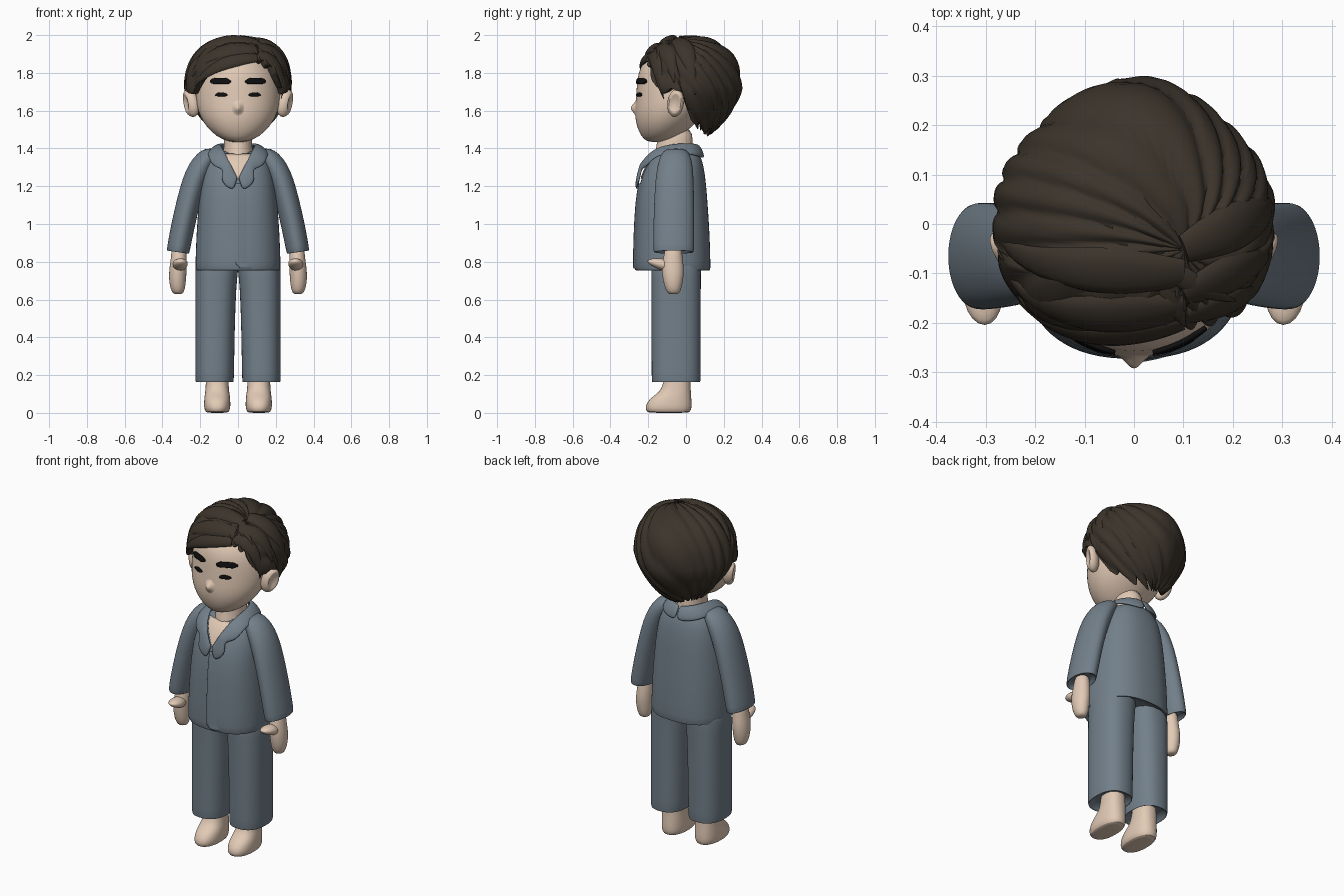
import bpy, bmesh, math
from mathutils import Vector
from mathutils.bvhtree import BVHTree

if "Cube" in bpy.data.objects:
    bpy.data.objects.remove(bpy.data.objects["Cube"])


def material(name, rgb):
    m = bpy.data.materials.new(name)
    m.diffuse_color = (*rgb, 1)
    m.use_nodes = True
    m.node_tree.nodes["Principled BSDF"].inputs["Base Color"].default_value = m.diffuse_color
    return m


SKIN = material("warm skin", (0.76, 0.59, 0.465))
CLOTH = material("slate blue cloth", (0.17, 0.215, 0.255))
HAIR = material("dark brown hair", (0.044, 0.034, 0.024))
BLACK = material("black", (0.005, 0.005, 0.005))


def finish(name, bm, mat, subsurf=0, mirror=False, solid=0):
    bmesh.ops.recalc_face_normals(bm, faces=bm.faces[:])
    me = bpy.data.meshes.new(name)
    bm.to_mesh(me)
    bm.free()
    me.materials.append(mat)
    ob = bpy.data.objects.new(name, me)
    bpy.context.collection.objects.link(ob)
    if solid:
        ob.modifiers.new("thickness", "SOLIDIFY").thickness = solid
        ob.modifiers["thickness"].offset = 0
    if subsurf:
        mod = ob.modifiers.new("smooth", "SUBSURF")
        mod.levels = mod.render_levels = subsurf
    if mirror:
        ob.modifiers.new("mirror", "MIRROR").use_mirror_merge = False
    return ob


def grid_faces(bm, rows, closed):
    """Quads between successive rows of vertices."""
    for a, b in zip(rows, rows[1:]):
        n = len(a)
        for i in range(n if closed else n - 1):
            j = (i + 1) % n
            bm.faces.new((a[i], a[j], b[j], b[i]))


def loft(name, rings, mat, mirror=False, n=28, p=2.0, tilt=0.0):
    """Rings of (z, centre x, half width, y front, y back), bottom to top."""
    bm = bmesh.new()
    rows = []
    for z, cx, rx, y0, y1 in rings:
        row = []
        for i in range(n):
            a = 2 * math.pi * i / n
            c, s = math.cos(a), math.sin(a)
            x = rx * math.copysign(abs(c) ** (2 / p), c)
            y = (y1 - y0) / 2 * math.copysign(abs(s) ** (2 / p), s)
            row.append(bm.verts.new((cx + x, (y0 + y1) / 2 + y, z + tilt * x)))
        rows.append(row)
    grid_faces(bm, rows, True)
    bm.faces.new(rows[0])
    bm.faces.new(rows[-1])
    return finish(name, bm, mat, 1, mirror)


def tree_of(ob):
    dg = bpy.context.evaluated_depsgraph_get()
    dg.update()
    return BVHTree.FromObject(ob, dg)


def patch(name, tree, f, mat, nu=20, nv=4, off=lambda u, v: .003, mirror=False, solid=.006):
    """Thin plate f(u, v) -> (x, z) laid on the front of a surface."""
    bm = bmesh.new()
    rows = []
    for j in range(nv + 1):
        row = []
        for i in range(nu + 1):
            x, z = f(i / nu, j / nv)
            hit = tree.ray_cast(Vector((x, -1, z)), Vector((0, 1, 0)))[0]
            row.append(bm.verts.new((x, (hit.y if hit else -.16) - off(i / nu, j / nv), z)))
        rows.append(row)
    grid_faces(bm, rows, False)
    return finish(name, bm, mat, 0, mirror, solid)


# Head and neck
head = loft("head", [
    (1.433, 0, .03, -.19, -.10), (1.446, 0, .085, -.224, -.06), (1.487, 0, .143, -.25, 0),
    (1.54, 0, .187, -.268, .06), (1.60, 0, .214, -.273, .11), (1.66, 0, .225, -.267, .15),
    (1.73, 0, .226, -.262, .17), (1.80, 0, .212, -.255, .17), (1.86, 0, .175, -.228, .15),
    (1.91, 0, .11, -.16, .10), (1.93, 0, .05, -.10, .04)], SKIN)
loft("neck", [(1.28, 0, .085, -.17, .04), (1.35, 0, .082, -.172, .04), (1.39, 0, .078, -.163, .038),
              (1.43, 0, .073, -.152, .035), (1.52, 0, .075, -.15, .035)], SKIN)

# Ears with a hollow on the outer face
bm = bmesh.new()
bmesh.ops.create_uvsphere(bm, u_segments=28, v_segments=20, radius=1)
for v in bm.verts:
    x, y, z = v.co
    if x > 0:
        x -= .6 * max(0, 1 - ((y + .1) ** 2 + z * z) / .5)
    v.co = (.25 + .043 * x + .012 * z + .012 * y, -.055 + .044 * y + .006 * z, 1.64 + .073 * z)
finish("ear", bm, SKIN, 1, True)

# Nose bump, closed eyes and brows laid on the face
face = tree_of(head)
patch("nose", face, lambda u, v: ((u - .5) * .09, 1.625 + (v - .5) * .11), SKIN, nv=20, solid=0,
      off=lambda u, v: .026 * math.exp(-16 * ((u - .5) ** 2 + (v - .4) ** 2)) - .003)
patch("eye", face, lambda u, v: (
    .056 + .064 * u, 1.683 + .003 * math.sin(math.pi * u)
    + (v - .5) * .02 * (math.sin(math.pi * u) ** .5 + .1)), BLACK, mirror=True)
patch("eyebrow", face, lambda u, v: (
    .038 + .107 * u, 1.754 + .004 * math.sin(math.pi * u)
    + (v - .5) * .03 * max(.3, 1 - abs(2 * u - 1) ** 7)), BLACK, mirror=True,
    nu=28, nv=6, off=lambda u, v: .006, solid=.009)

# Pyjama jacket
torso = loft("jacket_body", [
    (.785, 0, .20, -.245, .105), (.756, 0, .212, -.257, .117), (.752, 0, .224, -.27, .128),
    (.768, 0, .227, -.275, .131), (.95, 0, .221, -.271, .126), (1.12, 0, .208, -.262, .114),
    (1.22, 0, .196, -.245, .106), (1.30, 0, .178, -.215, .095), (1.355, 0, .148, -.178, .08),
    (1.385, 0, .105, -.14, .06), (1.39, 0, .07, -.11, .04)], CLOTH, n=36, p=2.4)
chest = tree_of(torso)
patch("bare_chest", chest, lambda u, v: (
    (2 * u - 1) * (.004 + .08 * v), 1.24 + .13 * v), SKIN, nv=10)
patch("front_overlap", chest, lambda u, v: (
    -.014 + .09 * u + .03 * max(0, 1 - v * 12) ** 2, .764 + .45 * v), CLOTH, nu=6, nv=36,
    off=lambda u, v: .005 - .012 * u)
loft("sleeve", [
    (.875, .318, .046, -.15, .02), (.852, .318, .052, -.162, .032), (.848, .318, .058, -.17, .04),
    (.865, .316, .061, -.174, .044), (1.0, .290, .062, -.173, .043), (1.12, .262, .062, -.169, .043),
    (1.23, .231, .064, -.163, .041), (1.31, .196, .064, -.152, .036), (1.365, .160, .058, -.135, .024),
    (1.40, .125, .04, -.11, 0)], CLOTH, True, tilt=.15)

# Notched collar: inner edge to outer edge, front tip round to the nape
stations = [((0, -.246, 1.245), (.02, -.262, 1.175)), ((.012, -.246, 1.262), (.065, -.261, 1.195)),
            ((.027, -.238, 1.295), (.094, -.25, 1.235)), ((.04, -.228, 1.32), (.075, -.24, 1.29)),
            ((.046, -.222, 1.33), (.122, -.216, 1.298)), ((.06, -.198, 1.362), (.147, -.195, 1.325)),
            ((.08, -.15, 1.40), (.16, -.15, 1.365)), ((.092, -.07, 1.42), (.163, -.06, 1.378)),
            ((.075, .01, 1.425), (.135, .045, 1.365)), ((.04, .045, 1.422), (.07, .085, 1.35)),
            ((0, .055, 1.42), (0, .098, 1.345))]
bm = bmesh.new()
rows = []
for a, b in stations:
    a, b = Vector(a), Vector(b)
    mid = a.lerp(b, .45) + Vector((0, -.004 if a.y < -.1 else .006, .014))
    rows.append([bm.verts.new(c) for c in (a, mid, b)])
grid_faces(bm, rows, False)
finish("collar", bm, CLOTH, 2, True, .018)

# Trousers, feet, hands
loft("trouser_leg", [
    (.20, .124, .085, -.16, .055), (.167, .124, .094, -.172, .068), (.16, .124, .101, -.181, .077),
    (.178, .124, .103, -.183, .078), (.45, .122, .105, -.183, .078), (.68, .118, .109, -.183, .079),
    (.76, .112, .115, -.185, .08), (.85, .105, .11, -.18, .08)], CLOTH, True, p=2.4)
loft("foot", [
    (0, .11, .045, -.185, .005), (.004, .11, .062, -.208, .022), (.025, .11, .07, -.216, .03),
    (.055, .11, .07, -.208, .03), (.085, .11, .068, -.18, .028), (.11, .11, .064, -.142, .026),
    (.15, .11, .06, -.118, .024), (.26, .112, .058, -.112, .022)], SKIN, True, p=2.3)
loft("hand", [
    (.628, .317, .018, -.085, -.045), (.638, .318, .032, -.102, -.03), (.675, .32, .043, -.117, -.02),
    (.73, .32, .047, -.127, -.01), (.78, .316, .046, -.13, -.012), (.82, .313, .042, -.12, -.018),
    (.90, .312, .038, -.107, -.024)], SKIN, True, n=20)
bm = bmesh.new()
bmesh.ops.create_uvsphere(bm, u_segments=20, v_segments=12, radius=1)
for v in bm.verts:
    x, y, z = v.co
    v.co = (.306 + .04 * x + .004 * y, -.137 + .067 * y, .788 + (.03 + .008 * y) * z - .014 * y)
finish("thumb", bm, SKIN, 0, True)

# Hair: a ridged shell swept out from an off-centre whorl down to a hemline
C, R, P = Vector((0, .02, 1.72)), Vector((.272, .266, .265)), 2.3
HEM = [(-180, 1.475), (-130, 1.49), (-100, 1.52), (-88, 1.58), (-78, 1.70), (-66, 1.70),
       (-56, 1.685), (-40, 1.765), (-20, 1.83), (0, 1.865), (20, 1.875), (40, 1.82), (52, 1.72),
       (58, 1.67), (63, 1.69), (70, 1.72), (80, 1.70), (90, 1.56), (100, 1.52), (130, 1.49), (180, 1.475)]


def hair_point(d, k=1.0):
    n = sum(abs(c) ** P for c in d) ** (1 / P)
    v = Vector([r * c / n * k for r, c in zip(R, d)])
    h = v.x ** 2 + v.y ** 2 + 1e-9
    f = 1 - 1.2 * max(0, -v.z - .01)                       # tapers to the nape
    if v.y > 0:
        f *= 1 - .4 * (v.x * v.y / h) ** 2                 # rounder at the back
    return C + Vector((v.x * f, v.y * f, v.z))


def hem(pt):
    a = math.degrees(math.atan2(pt.x, -(pt.y - C.y)))
    for (a0, z0), (a1, z1) in zip(HEM, HEM[1:]):
        if a <= a1:
            return z0 + (z1 - z0) * (a - a0) / (a1 - a0)
    return HEM[-1][1]


pole = Vector((.364, -.26, .894)).normalized()
e1 = pole.orthogonal().normalized()
e2 = pole.cross(e1)


def sweep(th, phi):
    return math.cos(phi) * pole + math.sin(phi) * (math.cos(th) * e1 + math.sin(th) * e2)


def lobe(th, t):
    u = 17 * (th - 1.0 * t) / (2 * math.pi) + .5 * math.sin(3 * th)
    return abs(math.sin(math.pi * u)) ** .7


bm = bmesh.new()
N, M = 264, 22
columns = []
for i in range(N):
    th = 2 * math.pi * i / N
    phi = .1
    while phi < 2.9:
        pt = hair_point(sweep(th, phi))
        if pt.z < hem(pt) + .03 * (1 - lobe(th, 1)):
            break
        phi += .01
    col = []
    for j in range(M):
        t = (j + .2) / (M - .8)
        k = 1 + .055 * lobe(th, t) * min(1, 3 * t * phi)
        col.append(bm.verts.new(hair_point(sweep(th, phi * t), k)))
    col += [bm.verts.new(hair_point(sweep(th, phi), k)) for k in (.9, .6)]
    columns.append(col)
grid_faces(bm, [[c[j] for c in columns] for j in range(M + 2)], True)
bm.faces.new([c[0] for c in columns])
finish("hair_shell", bm, HAIR)

# Loose locks: start, middle, end, width, lift at the tip
LOCKS = [((.10, -.20, 1.88), (-.08, -.24, 1.86), (-.27, -.13, 1.70), .04, 0),
         ((.10, -.17, 1.92), (-.08, -.20, 1.93), (-.29, -.08, 1.73), .05, 0),
         ((.10, -.10, 1.96), (-.10, -.10, 1.98), (-.29, -.02, 1.76), .05, 0),
         ((.10, -.19, 1.89), (.20, -.16, 1.85), (.25, -.13, 1.66), .036, 0),
         ((.10, -.14, 1.93), (.22, -.10, 1.90), (.27, -.06, 1.74), .045, .02),
         ((.10, -.05, 1.97), (.24, 0, 1.92), (.28, .05, 1.68), .05, 0),
         ((.06, -.08, 1.97), (.12, -.12, 1.94), (.20, -.15, 1.87), .022, .07),
         ((.06, -.12, 1.95), (.08, -.16, 1.93), (.10, -.20, 1.89), .02, .07)]
bm = bmesh.new()
S, Q = 18, 12
for a, b, c, w, lift in LOCKS:
    a, b, c = [Vector([(q - o) / r for q, o, r in zip(v, C, R)]) for v in (a, b, c)]
    mid = 2 * b - (a + c) / 2
    path = []
    for i in range(S + 1):
        t = i / S
        d = a * (1 - t) ** 2 + mid * 2 * t * (1 - t) + c * t * t
        path.append(hair_point(d, 1.015 + lift * t * t))
    rows = []
    for i, pt in enumerate(path):
        tan = (path[min(i + 1, S)] - path[max(i - 1, 0)]).normalized()
        side = tan.cross(pt - C).normalized()
        up = side.cross(tan)
        r = w * math.sin(math.pi * (.2 + .8 * i / S)) + .001
        rows.append([bm.verts.new(pt + side * r * math.cos(q * 2 * math.pi / Q)
                                  + up * r * .45 * math.sin(q * 2 * math.pi / Q)) for q in range(Q)])
    grid_faces(bm, rows, True)
    bm.faces.new(rows[0])
    bm.faces.new(rows[-1])
finish("hair_locks", bm, HAIR)

# Smooth shading with crisp edges
for ob in bpy.context.collection.objects:
    ob.select_set(True)
    bpy.context.view_layer.objects.active = ob
bpy.ops.object.shade_smooth_by_angle(angle=math.radians(50))
